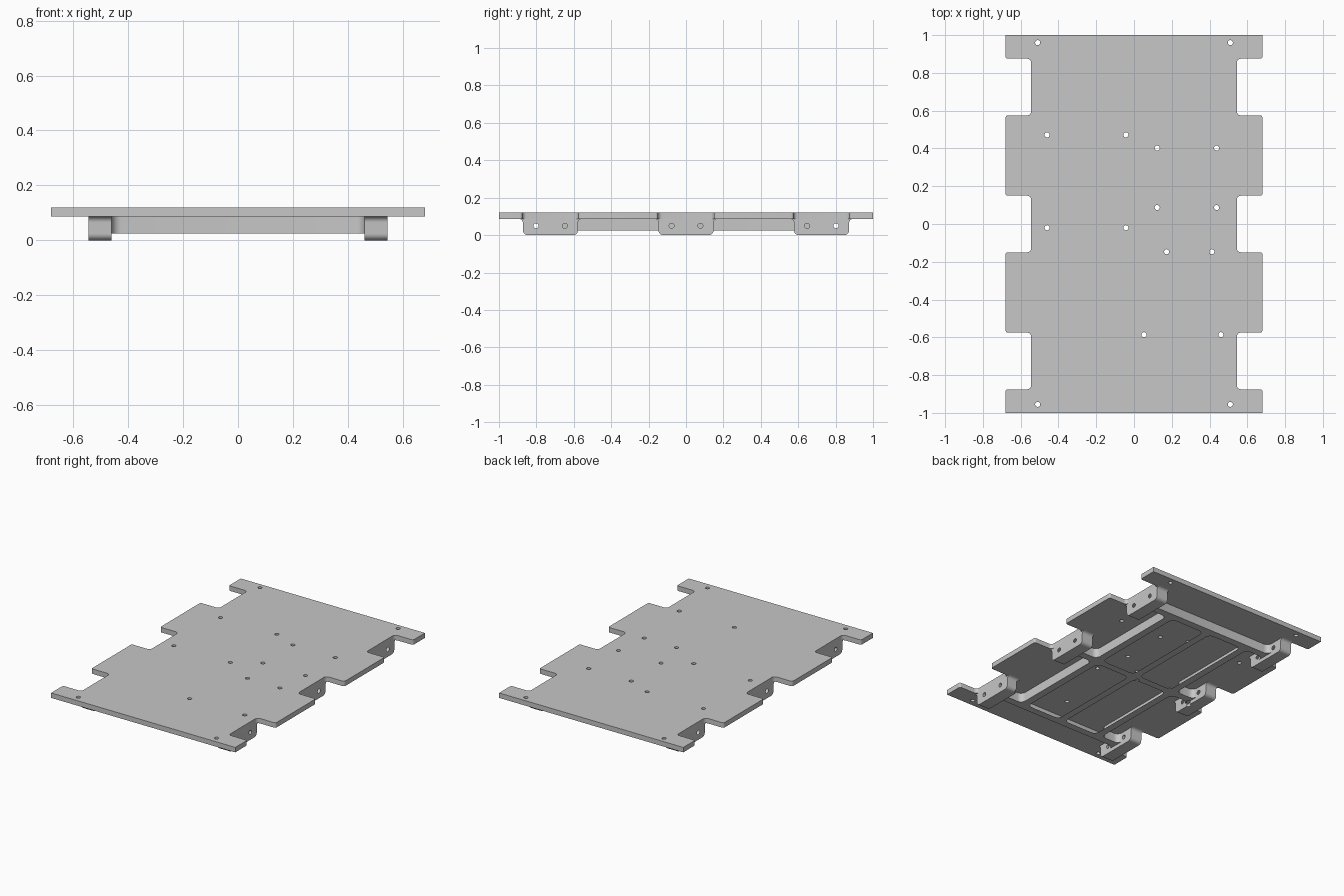
import bpy, bmesh, math
from mathutils import Vector

if "Cube" in bpy.data.objects:
    bpy.data.objects.remove(bpy.data.objects["Cube"], do_unlink=True)

metal = bpy.data.materials.new("light grey metal")
metal.use_nodes = True
grey = (0.57, 0.57, 0.57, 1)
metal.diffuse_color = grey
metal.node_tree.nodes["Principled BSDF"].inputs["Base Color"].default_value = grey

HOLE_R = 0.0135
UNDERSIDE = 0.087
TAB_IN, TAB_OUT = 0.46, 0.544


def rounded(corners, steps=6):
    """Replace each (x, y, radius) corner of a right-angled outline by an arc."""
    out = []
    for i, (x, y, r) in enumerate(corners):
        p = Vector((x, y))
        if r == 0:
            out.append(p)
            continue
        a = (Vector(corners[i - 1][:2]) - p).normalized()
        b = (Vector(corners[(i + 1) % len(corners)][:2]) - p).normalized()
        centre = p + (a + b) * r
        for k in range(steps + 1):
            t = k / steps * math.pi / 2
            out.append(centre - (b * math.cos(t) + a * math.sin(t)) * r)
    return out


def mirrored(half):
    """Close a half outline with its mirror image across the second axis."""
    return rounded(half + [(-x, y, r) for x, y, r in reversed(half)])


def circle(x, y, r=HOLE_R, n=20):
    return [Vector((x + r * math.cos(k * math.tau / n),
                    y + r * math.sin(k * math.tau / n))) for k in range(n)]


def prisms(name, outlines, low, high, sideways=False):
    """Extrude outlines along z, or along x when sideways (outline in y, z)."""
    bm = bmesh.new()
    for outline in outlines:
        rings = []
        for w in (low, high):
            rings.append([bm.verts.new((w, p.x, p.y) if sideways else (p.x, p.y, w))
                          for p in outline])
        bottom, top = rings
        bm.faces.new(bottom[::-1])
        bm.faces.new(top)
        for i in range(len(outline)):
            j = (i + 1) % len(outline)
            bm.faces.new((bottom[i], bottom[j], top[j], top[i]))
    bmesh.ops.recalc_face_normals(bm, faces=bm.faces)
    mesh = bpy.data.meshes.new(name)
    bm.to_mesh(mesh)
    bm.free()
    mesh.materials.append(metal)
    obj = bpy.data.objects.new(name, mesh)
    bpy.context.collection.objects.link(obj)
    return obj


def cut(obj, cutter):
    mod = obj.modifiers.new("cut", "BOOLEAN")
    mod.operation = "DIFFERENCE"
    mod.solver = "EXACT"
    mod.object = cutter
    bpy.context.view_layer.update()
    graph = bpy.context.evaluated_depsgraph_get()
    mesh = bpy.data.meshes.new_from_object(obj.evaluated_get(graph))
    obj.modifiers.clear()
    obj.data = mesh


# Top plate with three notches on each long side
side = [(0.68, -1, 0)]
for low, high in ((-0.875, -0.575), (-0.15, 0.15), (0.575, 0.875)):
    side += [(0.68, low, 0.012), (TAB_OUT, low, 0.022),
             (TAB_OUT, high, 0.022), (0.68, high, 0.012)]
side.append((0.68, 1, 0))
plate = prisms("top_plate", [mirrored(side)], UNDERSIDE, 0.12)

# Rib grid underneath: three cross ribs joining the tabs, three long ribs
HALF, FILLET, LONG_RIB, CROSS_RIB = 0.025, 0.035, 0.3, 0.725
FLARE = HALF + FILLET + 0.002
beam = LONG_RIB + HALF
side = []
for y in (-CROSS_RIB, 0, CROSS_RIB):
    if y > -CROSS_RIB:
        side.append((beam, y - HALF, FILLET))
    side += [(TAB_IN, y - HALF, FILLET), (TAB_IN, y - FLARE, 0),
             (TAB_IN, y + FLARE, 0), (TAB_IN, y + HALF, FILLET)]
    if y < CROSS_RIB:
        side.append((beam, y + HALF, FILLET))
ribs = prisms("rib_grid", [mirrored(side)], 0.025, UNDERSIDE)

# Four closed pockets between the ribs
pockets = []
for x in (-LONG_RIB, 0):
    for y in (-CROSS_RIB, 0):
        x0, x1 = x + HALF, x + LONG_RIB - HALF
        y0, y1 = y + HALF, y + CROSS_RIB - HALF
        pockets.append(rounded([(x0, y0, FILLET), (x1, y0, FILLET),
                                (x1, y1, FILLET), (x0, y1, FILLET)]))
pocket_cutter = prisms("pocket_cutter", pockets, 0, 0.2)
cut(ribs, pocket_cutter)

# Side tabs hanging from the notches, flared where they meet the plate
half = [(0.147, 0, 0.025), (0.147, UNDERSIDE, 0.022), (0.171, UNDERSIDE, 0)]
profile = mirrored(half)
tabs = []
for sign, label in ((1, "left"), (-1, "right")):
    for centre, place in ((-0.725, "front"), (0, "middle"), (0.725, "back")):
        shape = [p + Vector((centre, 0)) for p in profile]
        ends = sorted((TAB_IN * sign, TAB_OUT * sign))
        tab = prisms(f"{label}_{place}_tab", [shape], *ends, sideways=True)
        bores = prisms("bore_cutter", [circle(centre + d, 0.05) for d in (-0.077, 0.077)],
                       -0.7, 0.7, sideways=True)
        cut(tab, bores)
        bpy.data.objects.remove(bores, do_unlink=True)
        tabs.append(tab)

# Mounting holes drilled down through everything
holes = [(-0.51, 0.96), (0.51, 0.96), (-0.51, -0.955), (0.51, -0.955),
         (-0.46, 0.472), (-0.043, 0.472), (-0.46, -0.02), (-0.043, -0.02),
         (0.123, 0.402), (0.437, 0.402), (0.123, 0.087), (0.437, 0.087),
         (0.173, -0.147), (0.412, -0.147), (0.053, -0.586), (0.46, -0.586)]
drill = prisms("drill_cutter", [circle(x, y) for x, y in holes], -0.1, 0.3)
parts = [plate, ribs] + tabs
for part in parts:
    cut(part, drill)
for cutter in (drill, pocket_cutter):
    bpy.data.objects.remove(cutter, do_unlink=True)

# Smooth the rounded corners and keep the edges sharp
bpy.ops.object.select_all(action="DESELECT")
for part in parts:
    part.select_set(True)
bpy.context.view_layer.objects.active = plate
bpy.ops.object.shade_smooth_by_angle(angle=math.radians(35))
